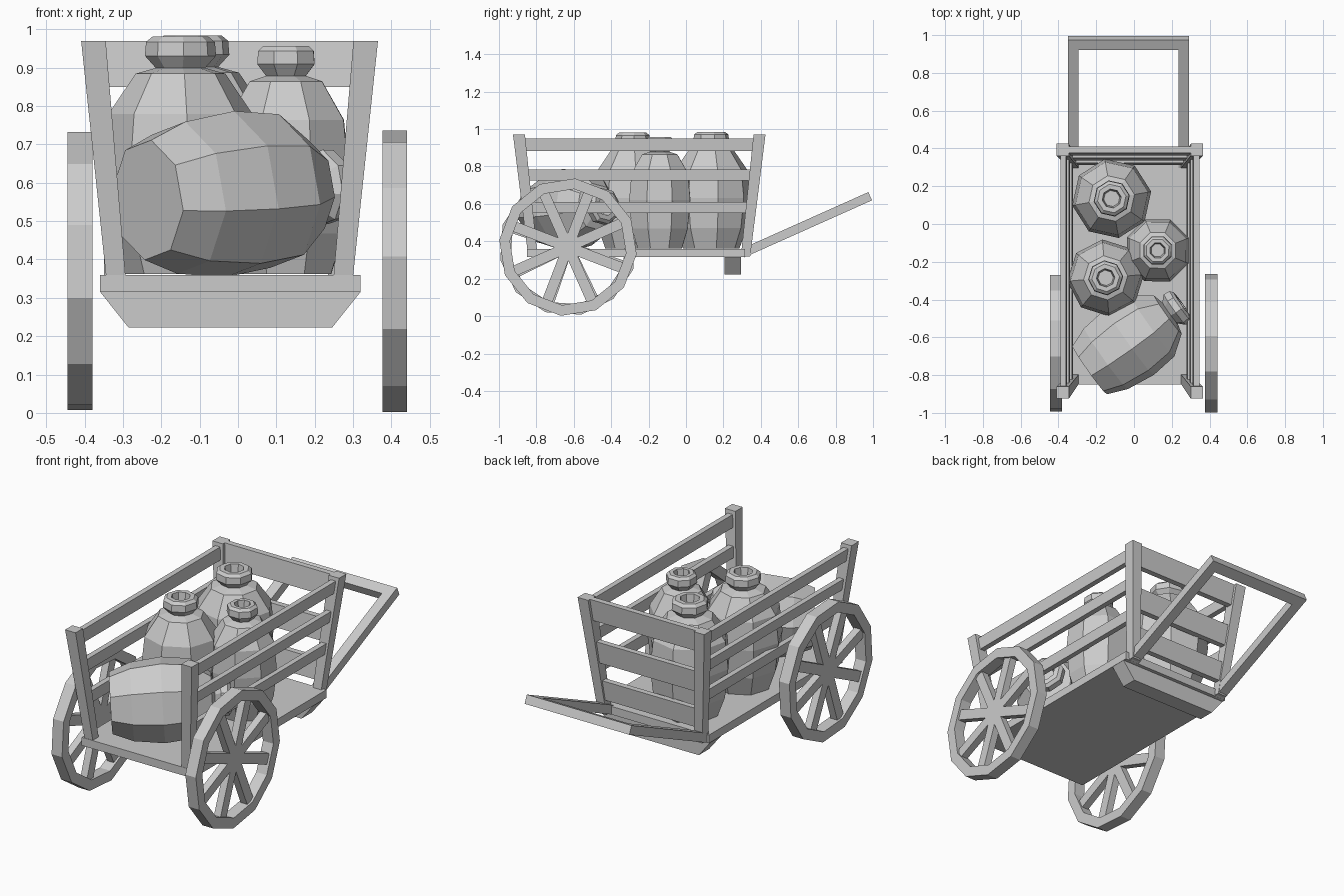
import bpy, bmesh
from math import sin, cos, pi, radians, atan2
from mathutils import Matrix, Vector

if "Cube" in bpy.data.objects:
    bpy.data.objects.remove(bpy.data.objects["Cube"])

CX, CY = -0.022, -0.25   # centre of the cart box
BOX = [(0, 1, 2, 3), (7, 6, 5, 4), (0, 4, 5, 1), (1, 5, 6, 2), (2, 6, 7, 3), (3, 7, 4, 0)]


def mesh(name, verts, faces):
    bm = bmesh.new()
    vs = [bm.verts.new(v) for v in verts]
    for f in faces:
        bm.faces.new([vs[i] for i in f])
    bmesh.ops.recalc_face_normals(bm, faces=bm.faces)
    me = bpy.data.meshes.new(name)
    bm.to_mesh(me)
    bm.free()
    ob = bpy.data.objects.new(name, me)
    bpy.context.collection.objects.link(ob)
    return ob


def rect(x0, x1, y0, y1, z):
    return [(x0, y0, z), (x1, y0, z), (x1, y1, z), (x0, y1, z)]


def frustum(name, low, high):
    return mesh(name, rect(*low) + rect(*high), BOX)


def box(name, x0, x1, y0, y1, z0, z1):
    return frustum(name, (x0, x1, y0, y1, z0), (x0, x1, y0, y1, z1))


def lean_x(z):   # distance of post centre line from CX at height z
    return 0.297 + 0.058 * (z - 0.36) / 0.61


def lean_y(z):
    return 0.573 + 0.07 * (z - 0.36) / 0.61


# floor and tapered support beam under its back end
box("floor", -0.36, 0.32, -0.85, 0.315, 0.315, 0.36)
frustum("support_beam", (-0.285, 0.245, 0.205, 0.295, 0.222), (-0.36, 0.32, 0.205, 0.295, 0.316))

# leaning corner posts
for sx in (-1, 1):
    for sy in (-1, 1):
        ends = []
        for z, w in ((0.32, 0.025), (0.97, 0.032)):
            x, y = CX + sx * lean_x(z), CY + sy * lean_y(z)
            ends.append((x - w, x + w, y - w, y + w, z))
        frustum("corner_post", *ends)

# three leaning rails on each side
for sx in (-1, 1):
    for z0, z1 in ((0.55, 0.61), (0.725, 0.785), (0.882, 0.95)):
        ends = []
        for z in (z0, z1):
            x, y = CX + sx * lean_x(z), lean_y(z)
            ends.append((x - 0.015, x + 0.015, CY - y, CY + y, z))
        frustum("side_rail", *ends)

# three leaning boards across the back
for z0, z1 in ((0.40, 0.51), (0.61, 0.73), (0.85, 0.97)):
    ends = []
    for z in (z0, z1):
        x, y = lean_x(z) - 0.015, CY + lean_y(z)
        ends.append((CX - x, CX + x, y - 0.016, y + 0.016, z))
    frustum("back_board", *ends)

# sloping pull handle
tilt = atan2(0.295, 0.66)
frame = Matrix.Translation((-0.03, 0.30, 0.335)) @ Matrix.Rotation(tilt, 4, 'X')
for name, dims in (("handle_arm_left", (-0.32, -0.265, 0, 0.71)),
                   ("handle_arm_right", (0.265, 0.32, 0, 0.71)),
                   ("handle_grip", (-0.32, 0.32, 0.69, 0.75))):
    box(name, *dims, -0.024, 0.024).matrix_world = frame


# twelve-sided wheels with eight spokes
def wheel(name, x, z, turn):
    n, ro, ri, h = 12, 0.369, 0.312, 0.032
    v, f = [], []
    for i in range(n):
        a = 2 * pi * i / n
        for r, dx in ((ro, -h), (ro, h), (ri, h), (ri, -h)):
            v.append((dx, r * cos(a), r * sin(a)))
        for k in range(4):
            j = (i + 1) % n
            f.append((4 * i + k, 4 * i + (k + 1) % 4, 4 * j + (k + 1) % 4, 4 * j + k))
    place = Matrix.Translation((x, -0.631, z)) @ Matrix.Rotation(radians(turn), 4, 'X')
    mesh(name + "_rim", v, f).matrix_world = place
    for i in range(4):
        s = box(name + "_spoke_pair", -0.02, 0.02, -0.325, 0.325, -0.028, 0.028)
        s.matrix_world = place @ Matrix.Rotation(i * pi / 4, 4, 'X')


wheel("right_wheel", 0.409, 0.369, 24)
wheel("left_wheel", -0.412, 0.37, -19)

# eight-sided jars; profile is radius, height
PROFILE = [(0.15, 0), (0.19, 0.11), (0.208, 0.27), (0.192, 0.42), (0.12, 0.525),
           (0.066, 0.54), (0.095, 0.572), (0.092, 0.608), (0.075, 0.622),
           (0.05, 0.622), (0.042, 0.57)]


def jar(name, matrix, sr, sz, turn):
    n = 8
    v, f = [], []
    for r, z in PROFILE:
        for i in range(n):
            a = 2 * pi * i / n + radians(turn)
            v.append((r * sr * cos(a), r * sr * sin(a), z * sz))
    for k in range(len(PROFILE) - 1):
        for i in range(n):
            j = (i + 1) % n
            f.append((k * n + i, k * n + j, k * n + n + j, k * n + n + i))
    f.append(tuple(range(n)))
    f.append(tuple(range(len(v) - n, len(v))))
    mesh(name, v, f).matrix_world = matrix


jar("back_jar", Matrix.Translation((-0.118, 0.135, 0.362)), 1.02, 1.0, 10)
jar("small_jar", Matrix.Translation((0.125, -0.14, 0.362)), 0.85, 0.957, 22)
jar("middle_jar", Matrix.Translation((-0.15, -0.285, 0.362)), 0.98, 0.995, 5)

# jar lying on its side
axis = Vector((0.49, 0.35, 0.035))
lay = Matrix.Translation((-0.235, -0.775, 0.555)) @ axis.to_track_quat('Z', 'Y').to_matrix().to_4x4()
jar("lying_jar", lay, 1.06, 0.97, 10)
